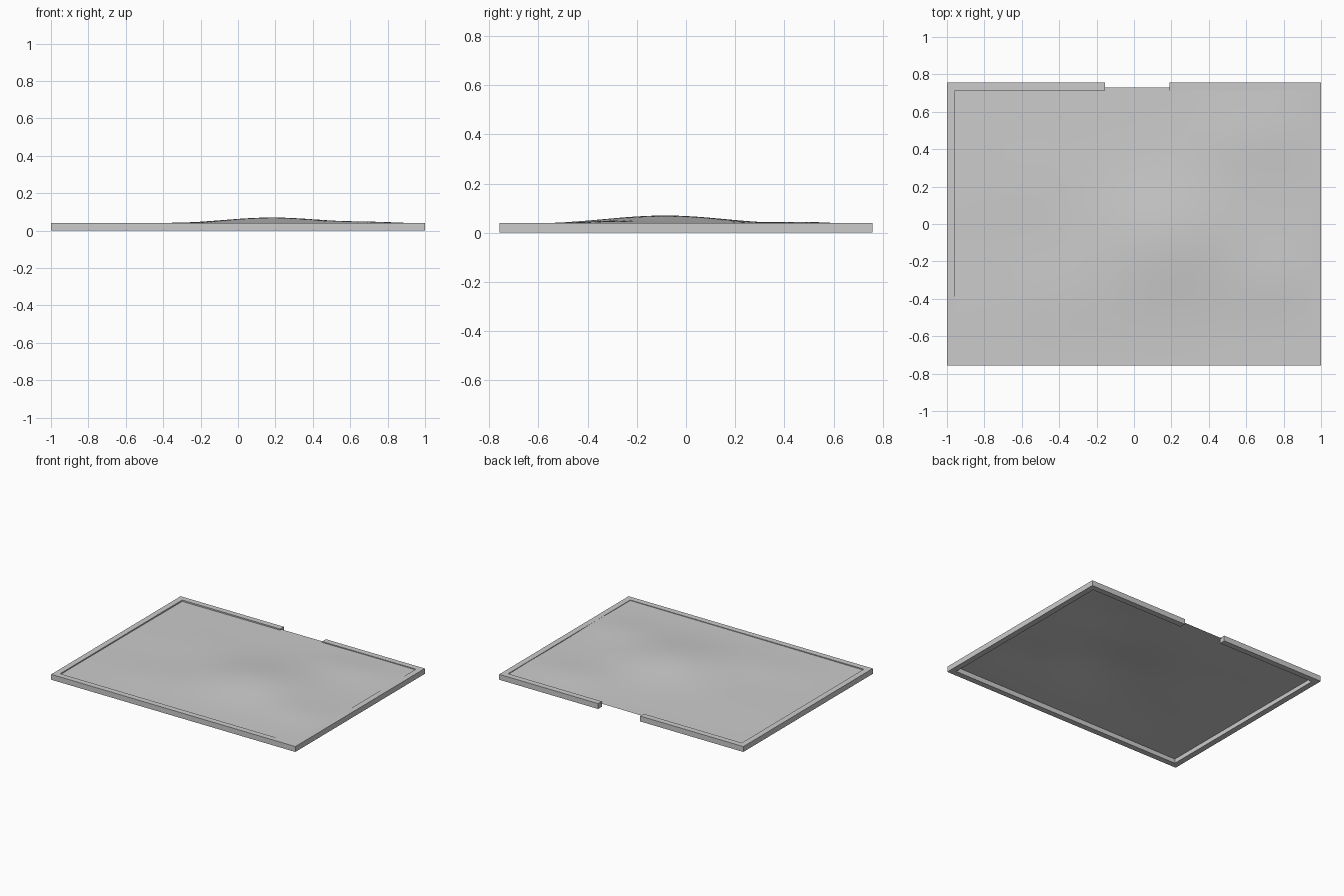
import bpy, bmesh, math

if "Cube" in bpy.data.objects:
    bpy.data.objects.remove(bpy.data.objects["Cube"])

HX, HY, H, W = 1.0, 0.757, 0.04, 0.043   # half sizes, rim height, rim width


def mesh_object(name, bm):
    bmesh.ops.recalc_face_normals(bm, faces=bm.faces)
    me = bpy.data.meshes.new(name)
    bm.to_mesh(me)
    bm.free()
    ob = bpy.data.objects.new(name, me)
    bpy.context.collection.objects.link(ob)
    return ob


# Rim: C-shaped outline with a gap in the back side, extruded upward
ix, iy = HX - W, HY - W
outline = [(-0.155, HY), (-HX, HY), (-HX, -HY), (HX, -HY), (HX, HY), (0.19, HY),
           (0.19, iy), (ix, iy), (ix, -iy), (-ix, -iy), (-ix, iy), (-0.155, iy)]
bm = bmesh.new()
face = bm.faces.new([bm.verts.new((x, y, 0)) for x, y in outline])
ext = bmesh.ops.extrude_face_region(bm, geom=[face])
bmesh.ops.translate(bm, vec=(0, 0, H),
                    verts=[v for v in ext["geom"] if isinstance(v, bmesh.types.BMVert)])
mesh_object("rim", bm)

# Gentle hills: x, y, spread x, spread y, height
hills = [(0.18, -0.08, 0.27, 0.24, 0.037),
         (0.62, 0.47, 0.22, 0.14, 0.011),
         (0.72, -0.30, 0.18, 0.14, 0.010),
         (-0.40, -0.38, 0.25, 0.16, 0.007),
         (-0.55, 0.20, 0.25, 0.20, 0.005)]


def height(x, y):
    z = 0.0325 + 0.002 * x - 0.002 * y
    for cx, cy, sx, sy, a in hills:
        z += a * math.exp(-((x - cx) / sx) ** 2 / 2 - ((y - cy) / sy) ** 2 / 2)
    # stay below the rim top along the border
    border = min(0.97 - abs(x), 0.73 - abs(y))
    return min(z, 0.039 + max(0, border - 0.03) * 0.3)


# Terrain sheet tucked into the rim
bm = bmesh.new()
bmesh.ops.create_grid(bm, x_segments=48, y_segments=36, size=1)
for v in bm.verts:
    v.co.x *= 0.97
    v.co.y *= 0.73
    v.co.z = height(v.co.x, v.co.y)
sheet = mesh_object("terrain_sheet", bm)
for p in sheet.data.polygons:
    p.use_smooth = True
